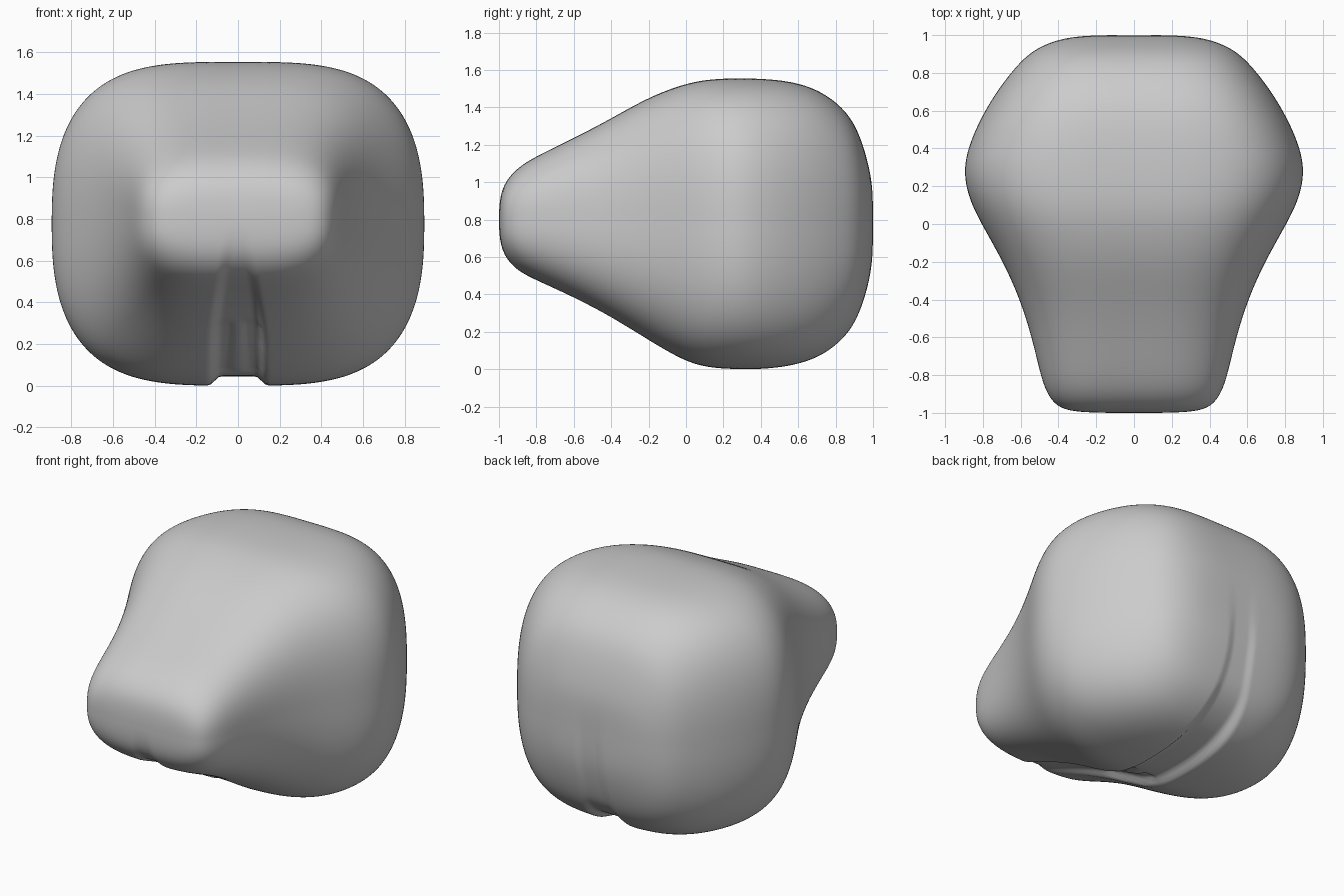
import bpy, bmesh, math
from mathutils import Vector

if "Cube" in bpy.data.objects:
    bpy.data.objects.remove(bpy.data.objects["Cube"])

# Sections along y: y, half width, bottom z, top z
SECTIONS = [
    (-1.00, 0.00, 0.80, 0.80), (-1.00, 0.18, 0.755, 0.845),
    (-0.993, 0.33, 0.67, 0.93), (-0.965, 0.41, 0.595, 1.005),
    (-0.90, 0.46, 0.525, 1.078), (-0.80, 0.495, 0.475, 1.14),
    (-0.60, 0.54, 0.385, 1.235), (-0.40, 0.603, 0.28, 1.34),
    (-0.20, 0.692, 0.155, 1.455), (0.00, 0.808, 0.036, 1.53),
    (0.14, 0.877, 0.005, 1.552), (0.28, 0.903, 0.00, 1.556),
    (0.41, 0.877, 0.00, 1.553), (0.56, 0.812, 0.016, 1.54),
    (0.71, 0.722, 0.06, 1.495), (0.84, 0.62, 0.155, 1.40),
    (0.915, 0.54, 0.265, 1.29), (0.965, 0.44, 0.41, 1.14),
    (0.993, 0.32, 0.54, 1.01), (1.00, 0.17, 0.66, 0.90),
    (1.00, 0.00, 0.78, 0.78)]
SEGMENTS, STEPS = 360, 6
FLAT_TOP, ROUND_SIDE = 3.5, 2.6


def smooth(t):
    t = max(0.0, min(1.0, t))
    return t * t * (3 - 2 * t)


def spline(points, i, t):
    # uniform cubic B-spline between points i and i + 1
    p0, p1 = points[max(i - 1, 0)], points[i]
    p2, p3 = points[i + 1], points[min(i + 2, len(points) - 1)]
    return [((1 - t) ** 3 * a + (3 * t ** 3 - 6 * t * t + 4) * b
             + (-3 * t ** 3 + 3 * t * t + 3 * t + 1) * c + t ** 3 * d) / 6
            for a, b, c, d in zip(p0, p1, p2, p3)]


def ring(bm, y, w, lo, hi):
    verts = []
    for k in range(SEGMENTS):
        a = 2 * math.pi * k / SEGMENTS
        c, s = math.cos(a), math.sin(a)
        r = (abs(c) ** 3 + abs(s) ** 3) ** (-1 / 3)
        x = math.copysign(abs(r * c) ** (3 / FLAT_TOP), c)
        z = math.copysign(abs(r * s) ** (3 / ROUND_SIDE), s)
        verts.append(bm.verts.new((w * x, y, (lo + hi) / 2 + (hi - lo) / 2 * z)))
    return verts


# Rounded body lofted from snout to back
bm = bmesh.new()
rings = []
for i in range(len(SECTIONS) - 1):
    for j in range(STEPS):
        if i or j:
            rings.append(ring(bm, *spline(SECTIONS, i, j / STEPS)))
for a, b in zip(rings, rings[1:]):
    for k in range(SEGMENTS):
        m = (k + 1) % SEGMENTS
        bm.faces.new((a[k], a[m], b[m], b[k]))
for end, tip_at in ((rings[0], (0, -1, 0.80)), (rings[-1], (0, 1, 0.78))):
    tip = bm.verts.new(tip_at)
    for k in range(SEGMENTS):
        bm.faces.new((tip, end[k], end[(k + 1) % SEGMENTS]))
bmesh.ops.recalc_face_normals(bm, faces=bm.faces)
bm.normal_update()

# Centre groove pressed into the underside, shallow up the front and back
moves = []
for v in bm.verts:
    x, y, z = abs(v.co.x), v.co.y, v.co.z
    if x < 0.17 and v.normal.z < 0.1:
        if y > 0.3:
            fade = smooth((1.0 - z) / 0.6) * (0.25 + 0.75 * smooth((0.3 - z) / 0.3))
            width = 0.11 + 0.035 * smooth((0.5 - z) / 0.5)
        else:
            fade = smooth((0.78 - z) / 0.6)
            width = 0.08 + 0.065 * fade
        depth = 0.045 * fade * smooth((width - x) / 0.065)
        # pair of slots in the groove floor
        if -0.38 < y < 0.06 and 0.03 < x < 0.115:
            depth += 0.01
        moves.append((v, Vector(v.normal) * -depth))
for v, d in moves:
    v.co += Vector((0, d.y, d.z))
bmesh.ops.recalc_face_normals(bm, faces=bm.faces)

mesh = bpy.data.meshes.new("body")
bm.to_mesh(mesh)
bm.free()
body = bpy.data.objects.new("body", mesh)
bpy.context.collection.objects.link(body)
for p in mesh.polygons:
    p.use_smooth = True
